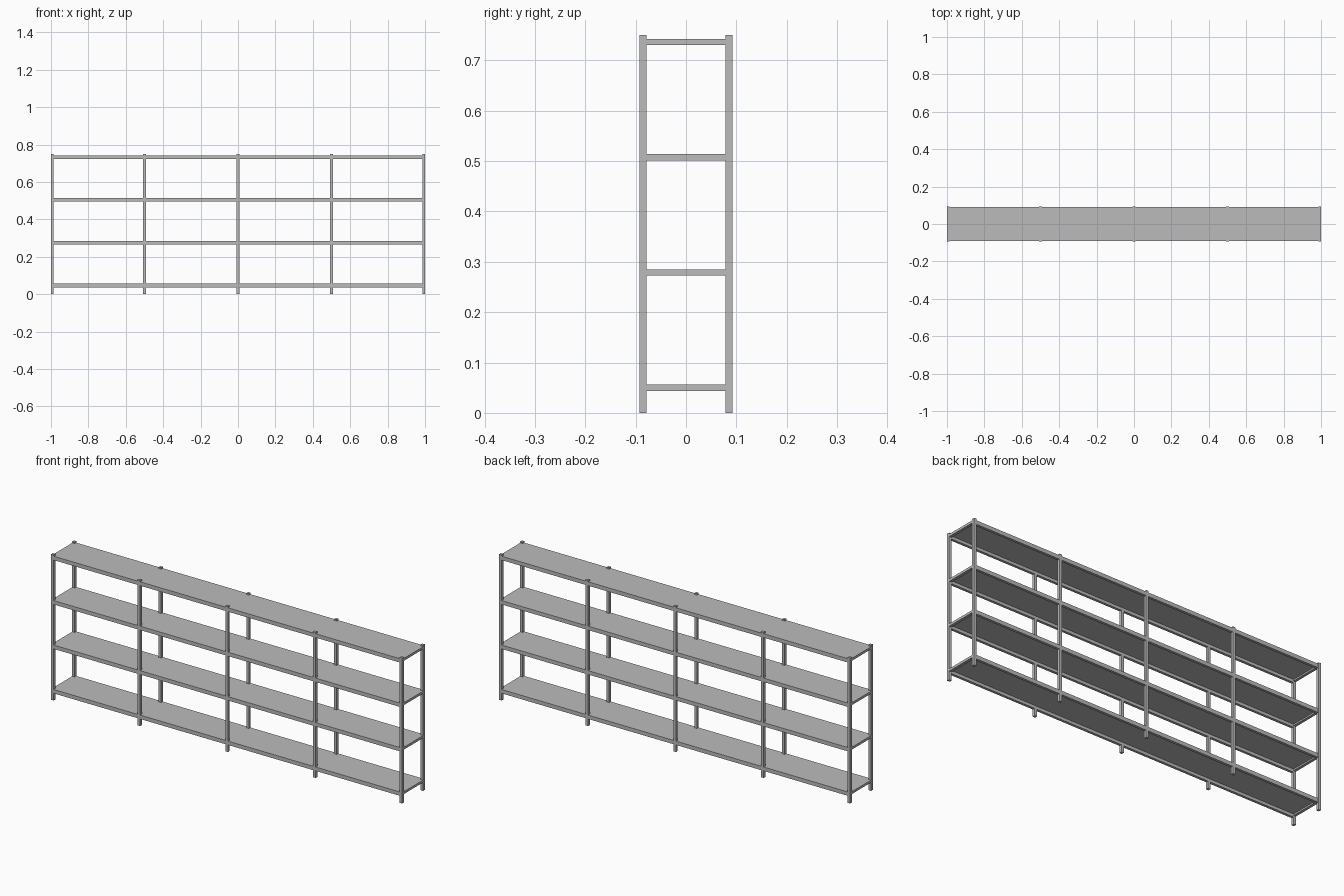
import bpy

old = bpy.data.objects.get("Cube")
if old:
    bpy.data.objects.remove(old, do_unlink=True)

metal = bpy.data.materials.new("light grey")
metal.use_nodes = True
grey = (0.5, 0.5, 0.5, 1)
metal.diffuse_color = grey
metal.node_tree.nodes["Principled BSDF"].inputs["Base Color"].default_value = grey


def box(name, x, y, z):
    """Box spanning the (low, high) range on each axis."""
    bpy.ops.mesh.primitive_cube_add(size=1, location=[sum(r) / 2 for r in (x, y, z)])
    ob = bpy.context.object
    ob.name = name
    ob.scale = [r[1] - r[0] for r in (x, y, z)]
    bpy.ops.object.transform_apply(location=False, rotation=False, scale=True)
    ob.data.materials.append(metal)
    return ob


POST = 0.014
DEPTH = 0.0925
HEIGHT = 0.75
INNER = DEPTH - POST
post_x = [-1 + POST / 2, -0.5, 0, 0.5, 1 - POST / 2]
shelf_tops = [0.056, 0.285, 0.514, 0.7425]

# Uprights in a front and a back row
for side, label in ((-1, "front"), (1, "back")):
    ys = sorted((side * DEPTH, side * INNER))
    for x in post_x:
        box(label + "_post", (x - POST / 2, x + POST / 2), ys, (0, HEIGHT))

    # Long rails between neighbouring uprights
    for top in shelf_tops:
        for a, b in zip(post_x, post_x[1:]):
            inset = 0.001
            rail_y = sorted((side * (DEPTH - inset), side * INNER))
            box(label + "_rail", (a + POST / 2, b - POST / 2), rail_y, (top - 0.02, top))

# Shelf boards and the cross rails at both ends
for top in shelf_tops:
    box("shelf", (-1 + POST, 1 - POST), (-INNER, INNER), (top - 0.005, top))
    for x in (post_x[0], post_x[-1]):
        box("end_rail", (x - POST / 2, x + POST / 2), (-INNER, INNER), (top - 0.0125, top))
